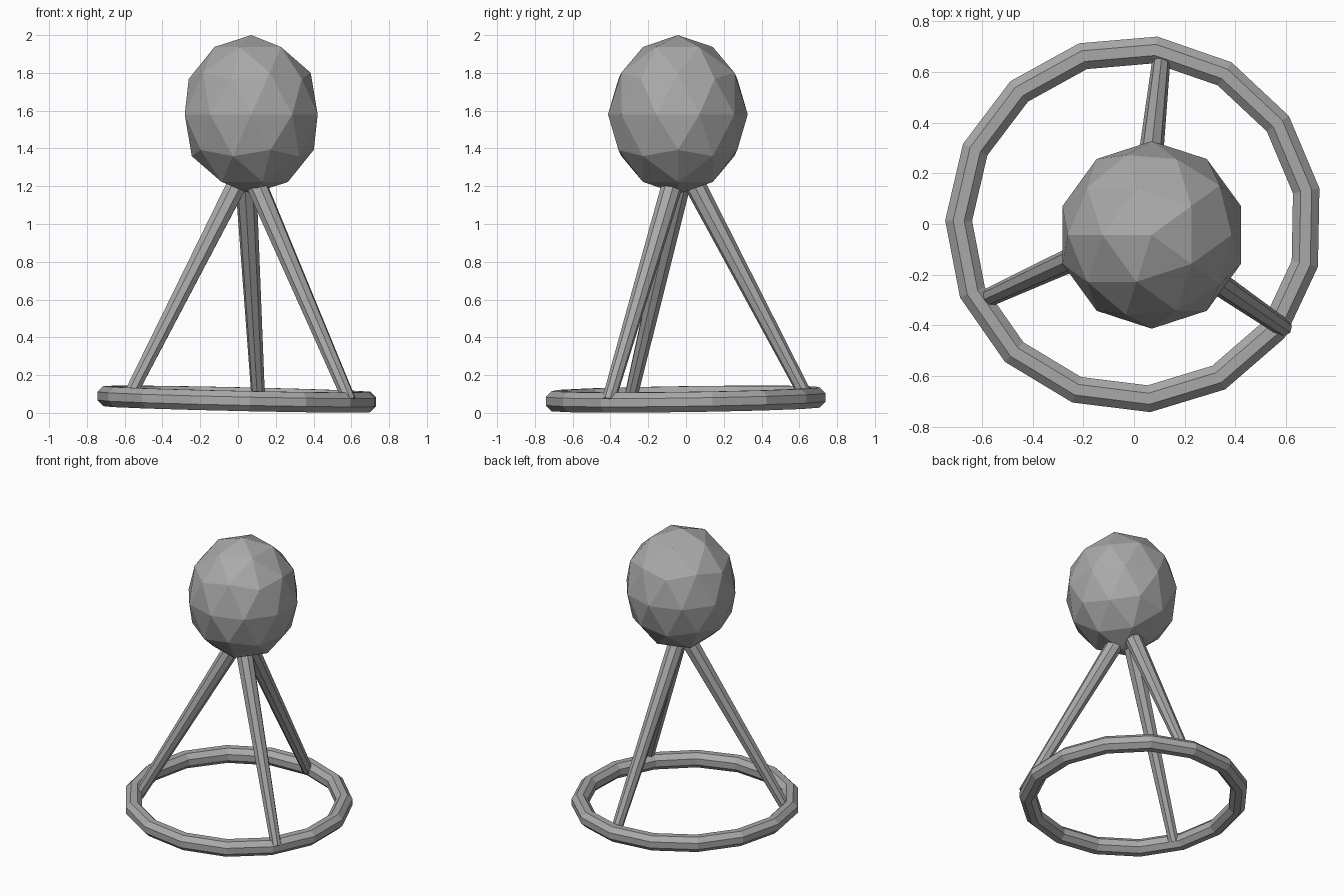
import bpy, bmesh, math
from mathutils import Vector, Matrix

cube = bpy.data.objects.get("Cube")
if cube:
    bpy.data.objects.remove(cube, do_unlink=True)

grey = bpy.data.materials.new("plain_grey")
grey.use_nodes = True
colour = (0.4, 0.4, 0.4, 1)
grey.diffuse_color = colour
grey.node_tree.nodes["Principled BSDF"].inputs["Base Color"].default_value = colour


def finish(name, bm):
    bmesh.ops.recalc_face_normals(bm, faces=bm.faces)
    mesh = bpy.data.meshes.new(name)
    bm.to_mesh(mesh)
    bm.free()
    mesh.materials.append(grey)
    obj = bpy.data.objects.new(name, mesh)
    bpy.context.collection.objects.link(obj)
    return obj


def tapered_rod(name, foot, top, r_foot, r_top, sides=8):
    foot, top = Vector(foot), Vector(top)
    axis = top - foot
    place = Matrix.Translation((foot + top) / 2) @ axis.to_track_quat('Z', 'Y').to_matrix().to_4x4()
    bm = bmesh.new()
    bmesh.ops.create_cone(bm, cap_ends=True, segments=sides, radius1=r_foot,
                          radius2=r_top, depth=axis.length, matrix=place)
    return finish(name, bm)


# Faceted head, slightly taller than wide
bm = bmesh.new()
bmesh.ops.create_icosphere(bm, subdivisions=2, radius=1)
bmesh.ops.transform(bm, verts=bm.verts, matrix=Matrix.Translation((0.07, -0.043, 1.58))
                    @ Matrix.Diagonal((0.37, 0.37, 0.42, 1)) @ Matrix.Rotation(math.pi, 4, 'Z'))
finish("head", bm)

# Base ring: octagonal tube, gently tilted
SEGMENTS, SIDES = 15, 8
bm = bmesh.new()
rings = []
for i in range(SEGMENTS):
    a = math.radians(10.9) + math.tau * i / SEGMENTS
    loop = []
    for j in range(SIDES):
        b = math.tau * (j + 0.5) / SIDES
        r = 0.692 + 0.0575 * math.cos(b)
        x, y = r * math.cos(a), r * math.sin(a)
        loop.append(bm.verts.new((x, y, 0.073 + 0.0575 * math.sin(b) - 0.022 * x + 0.014 * y)))
    rings.append(loop)
for i in range(SEGMENTS):
    here, there = rings[i], rings[(i + 1) % SEGMENTS]
    for j in range(SIDES):
        k = (j + 1) % SIDES
        bm.faces.new((here[j], there[j], there[k], here[k]))
finish("base_ring", bm)

# Three legs, each running from the ring into the head
legs = {
    "right_leg": ((-0.585, -0.295, 0.07), (0.015, -0.02, 1.25)),
    "left_leg": ((0.59, -0.41, 0.065), (0.08, -0.06, 1.25)),
    "back_leg": ((0.107, 0.64, 0.08), (0.04, 0.025, 1.25)),
}
for name, (foot, top) in legs.items():
    tapered_rod(name, foot, top, 0.036, 0.057)
